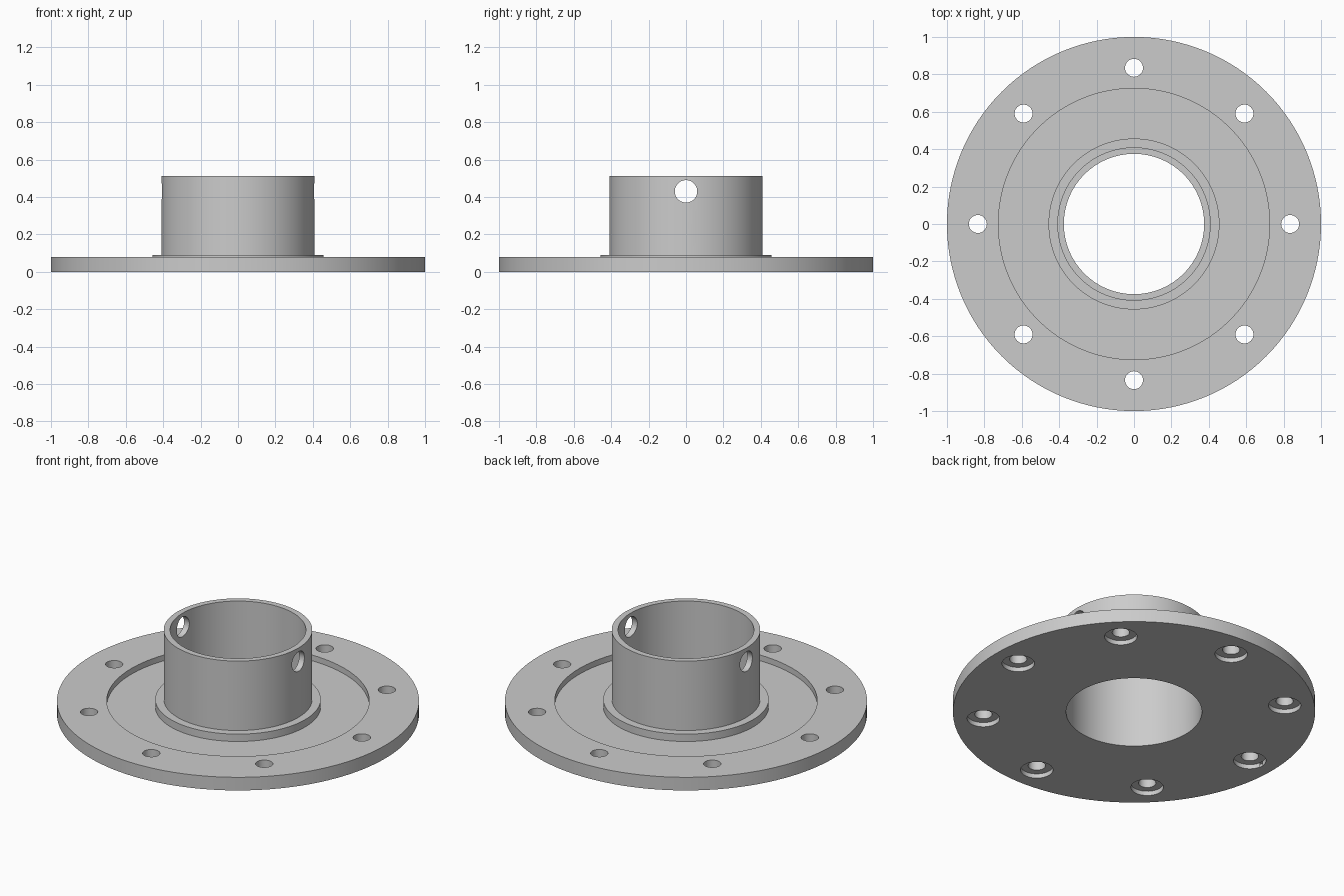
import bpy, bmesh, math
from mathutils import Matrix

if "Cube" in bpy.data.objects:
    bpy.data.objects.remove(bpy.data.objects["Cube"], do_unlink=True)

# Dimensions
BORE, TUBE, COLLAR, RECESS, RIM = 0.375, 0.41, 0.457, 0.725, 1.0
FLOOR_Z, FLANGE_Z, COLLAR_Z, TOP_Z = 0.045, 0.08, 0.09, 0.513
BOLT_CIRCLE, BOLT_R, BORE_R, BORE_DEPTH = 0.835, 0.048, 0.09, 0.027
PIN_R, PIN_Z = 0.06, 0.43

steel = bpy.data.materials.new("light_grey_metal")
steel.use_nodes = True
colour = (0.6, 0.6, 0.6, 1)
steel.diffuse_color = colour
steel.node_tree.nodes["Principled BSDF"].inputs["Base Color"].default_value = colour


def lathe(name, profile, segments):
    """Revolve a closed (radius, height) outline around z."""
    bm = bmesh.new()
    verts = [bm.verts.new((r, 0, z)) for r, z in profile]
    edges = [bm.edges.new((v, verts[i - 1])) for i, v in enumerate(verts)]
    bmesh.ops.spin(bm, geom=verts + edges, cent=(0, 0, 0), axis=(0, 0, 1),
                   angle=math.tau, steps=segments, use_duplicate=False)
    bmesh.ops.remove_doubles(bm, verts=bm.verts, dist=1e-5)
    bmesh.ops.dissolve_degenerate(bm, edges=bm.edges, dist=1e-6)
    bmesh.ops.recalc_face_normals(bm, faces=bm.faces)
    mesh = bpy.data.meshes.new(name)
    bm.to_mesh(mesh)
    bm.free()
    obj = bpy.data.objects.new(name, mesh)
    bpy.context.collection.objects.link(obj)
    return obj


def cut(target, cutter):
    """Subtract the cutter and discard it."""
    mod = target.modifiers.new("cut", 'BOOLEAN')
    mod.operation, mod.solver, mod.object = 'DIFFERENCE', 'EXACT', cutter
    bpy.context.view_layer.objects.active = target
    bpy.ops.object.modifier_apply(modifier=mod.name)
    bpy.data.objects.remove(cutter, do_unlink=True)


# Flange, recessed face, collar and tube in one turned body
body = lathe("flanged_tube", [
    (BORE, 0), (RIM, 0), (RIM, FLANGE_Z), (RECESS, FLANGE_Z),
    (RECESS, FLOOR_Z), (COLLAR, FLOOR_Z), (COLLAR, COLLAR_Z),
    (TUBE, COLLAR_Z), (TUBE, TOP_Z), (BORE, TOP_Z)], 128)
body.data.materials.append(steel)

# Bolt holes, counterbored from below
for i in range(8):
    drill = lathe("bolt_hole_cutter", [
        (0, -0.1), (BORE_R, -0.1), (BORE_R, BORE_DEPTH),
        (BOLT_R, BORE_DEPTH), (BOLT_R, 0.2), (0, 0.2)], 32)
    drill.data.transform(Matrix.Rotation(i * math.tau / 8, 4, 'Z')
                         @ Matrix.Translation((BOLT_CIRCLE, 0, 0)))
    cut(body, drill)

# Cross hole through both tube walls
pin = lathe("pin_hole_cutter", [(0, -1), (PIN_R, -1), (PIN_R, 1), (0, 1)], 48)
pin.data.transform(Matrix.Translation((0, 0, PIN_Z))
                   @ Matrix.Rotation(math.pi / 2, 4, 'Y'))
cut(body, pin)

# Smooth round walls, crisp edges
bpy.ops.object.select_all(action='DESELECT')
body.select_set(True)
bpy.context.view_layer.objects.active = body
bpy.ops.object.shade_smooth_by_angle(angle=math.radians(30))
